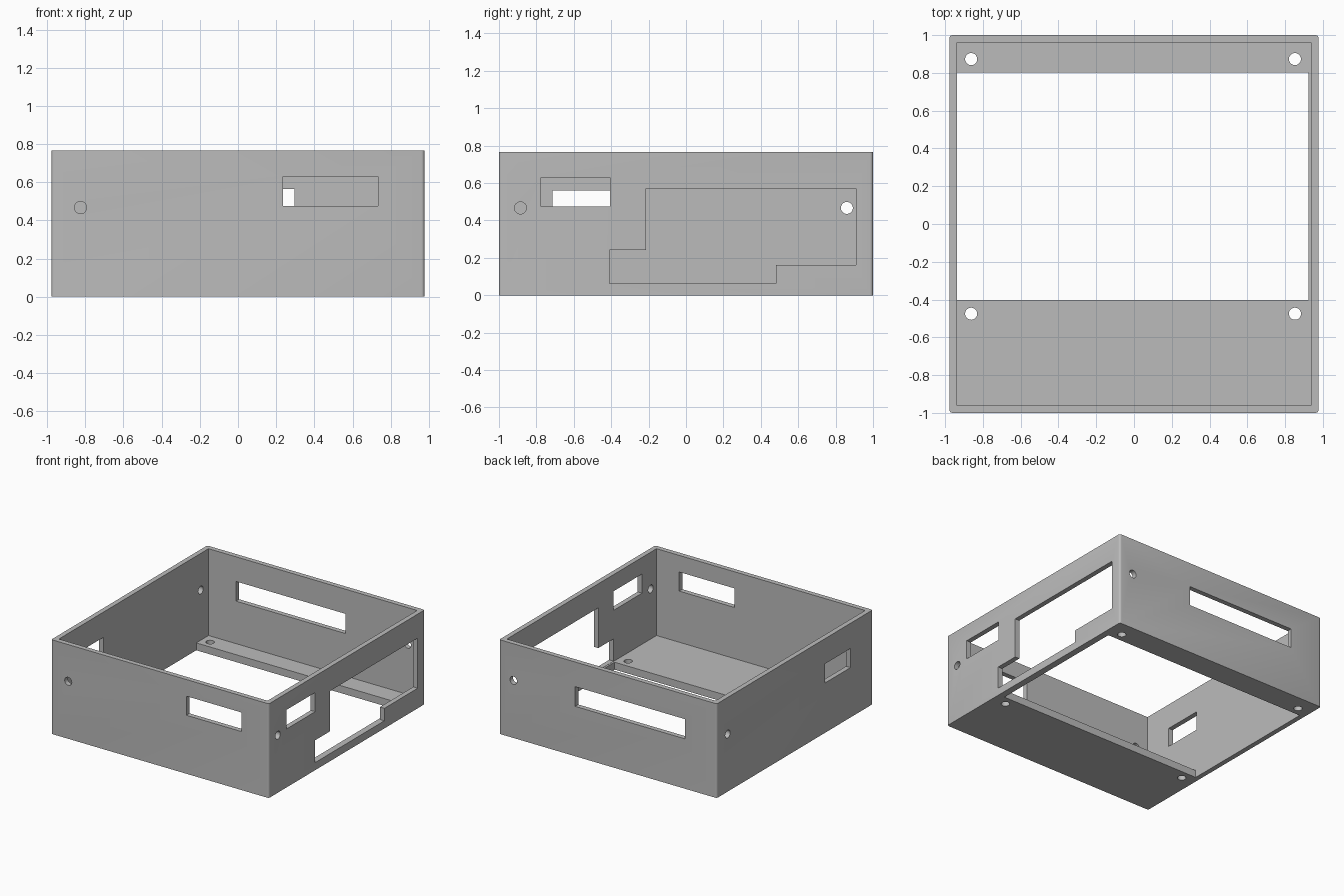
import bpy
import bmesh
from mathutils import Vector

if "Cube" in bpy.data.objects:
    bpy.data.objects.remove(bpy.data.objects["Cube"], do_unlink=True)

HX, HY, H = 0.977, 1.0, 0.765      # half width, half depth, height
WALL, FLOOR, R = 0.04, 0.06, 0.032  # wall, floor and screw hole radius
IX, IY = HX - WALL, HY - WALL       # inner half sizes

grey = bpy.data.materials.new("plain grey")
grey.use_nodes = True
colour = (0.5, 0.5, 0.5, 1)
grey.diffuse_color = colour
grey.node_tree.nodes["Principled BSDF"].inputs["Base Color"].default_value = colour


def finish(name, bm):
    bmesh.ops.recalc_face_normals(bm, faces=bm.faces)
    mesh = bpy.data.meshes.new(name)
    bm.to_mesh(mesh)
    bm.free()
    mesh.materials.append(grey)
    ob = bpy.data.objects.new(name, mesh)
    bpy.context.collection.objects.link(ob)
    return ob


def prism(name, points, depth):
    """Extrude a closed 3D outline along a depth vector."""
    bm = bmesh.new()
    face = bm.faces.new([bm.verts.new(p) for p in points])
    ext = bmesh.ops.extrude_face_region(bm, geom=[face])["geom"]
    verts = [g for g in ext if isinstance(g, bmesh.types.BMVert)]
    bmesh.ops.translate(bm, verts=verts, vec=Vector(depth))
    return finish(name, bm)


def block(name, x0, x1, y0, y1, z0, z1):
    base = [(x0, y0, z0), (x1, y0, z0), (x1, y1, z0), (x0, y1, z0)]
    return prism(name, base, (0, 0, z1 - z0))


def drill(centre, axis):
    """Round cutter across one wall or the floor."""
    turn = Vector((0, 0, 1)).rotation_difference(Vector(axis)).to_matrix().to_4x4()
    bm = bmesh.new()
    bmesh.ops.create_cone(bm, cap_ends=True, segments=32, radius1=R, radius2=R, depth=0.16)
    bmesh.ops.transform(bm, matrix=turn, verts=bm.verts)
    bmesh.ops.translate(bm, verts=bm.verts, vec=centre)
    return finish("hole_cutter", bm)


def cut(target, cutter):
    mod = target.modifiers.new("cut", "BOOLEAN")
    mod.operation = "DIFFERENCE"
    mod.solver = "EXACT"
    mod.object = cutter
    bpy.context.view_layer.objects.active = target
    bpy.ops.object.modifier_apply(modifier=mod.name)
    bpy.data.objects.remove(cutter, do_unlink=True)


# Outer body with slightly rounded upright corners
case = block("open_case", -HX, HX, -HY, HY, 0, H)
bm = bmesh.new()
bm.from_mesh(case.data)
upright = [e for e in bm.edges if abs(e.verts[0].co.z - e.verts[1].co.z) > 0.1]
bmesh.ops.bevel(bm, geom=upright, offset=0.016, segments=4, profile=0.5, affect="EDGES")
bm.to_mesh(case.data)
bm.free()

# Cavity and the large floor opening
cut(case, block("cavity", -IX, IX, -IY, IY, FLOOR, H + 0.1))
cut(case, block("floor_opening", -IX, 0.923, -0.402, 0.803, -0.1, FLOOR + 0.1))

# Windows: front, back, left wall, right wall
T = 0.06
cut(case, block("front_window", 0.237, 0.733, -HY - T, -HY + T, 0.475, 0.63))
cut(case, block("back_window", -0.69, 0.295, HY - T, HY + T, 0.405, 0.565))
cut(case, block("side_window", -HX - T, -HX + T, -0.715, -0.39, 0.405, 0.56))
cut(case, block("other_side_window", HX - T, HX + T, -0.775, -0.405, 0.475, 0.63))

# Stepped port opening
steps = [(-0.41, 0.062), (-0.41, 0.243), (-0.213, 0.243), (-0.213, 0.57),
         (0.91, 0.57), (0.91, 0.163), (0.482, 0.163), (0.482, 0.062)]
cut(case, prism("port_opening", [(HX - T, y, z) for y, z in steps], (2 * T, 0, 0)))

# Screw holes in the floor and walls
for x in (-0.862, 0.852):
    for y in (-0.475, 0.873):
        cut(case, drill((x, y, FLOOR / 2), (0, 0, 1)))
Z = 0.467
cut(case, drill((-0.825, -HY, Z), (0, 1, 0)))
cut(case, drill((0.85, HY, Z), (0, 1, 0)))
cut(case, drill((HX, -0.885, Z), (1, 0, 0)))
cut(case, drill((-HX, 0.86, Z), (1, 0, 0)))

bpy.ops.object.select_all(action="DESELECT")
case.select_set(True)
bpy.context.view_layer.objects.active = case
bpy.ops.object.shade_smooth_by_angle()
